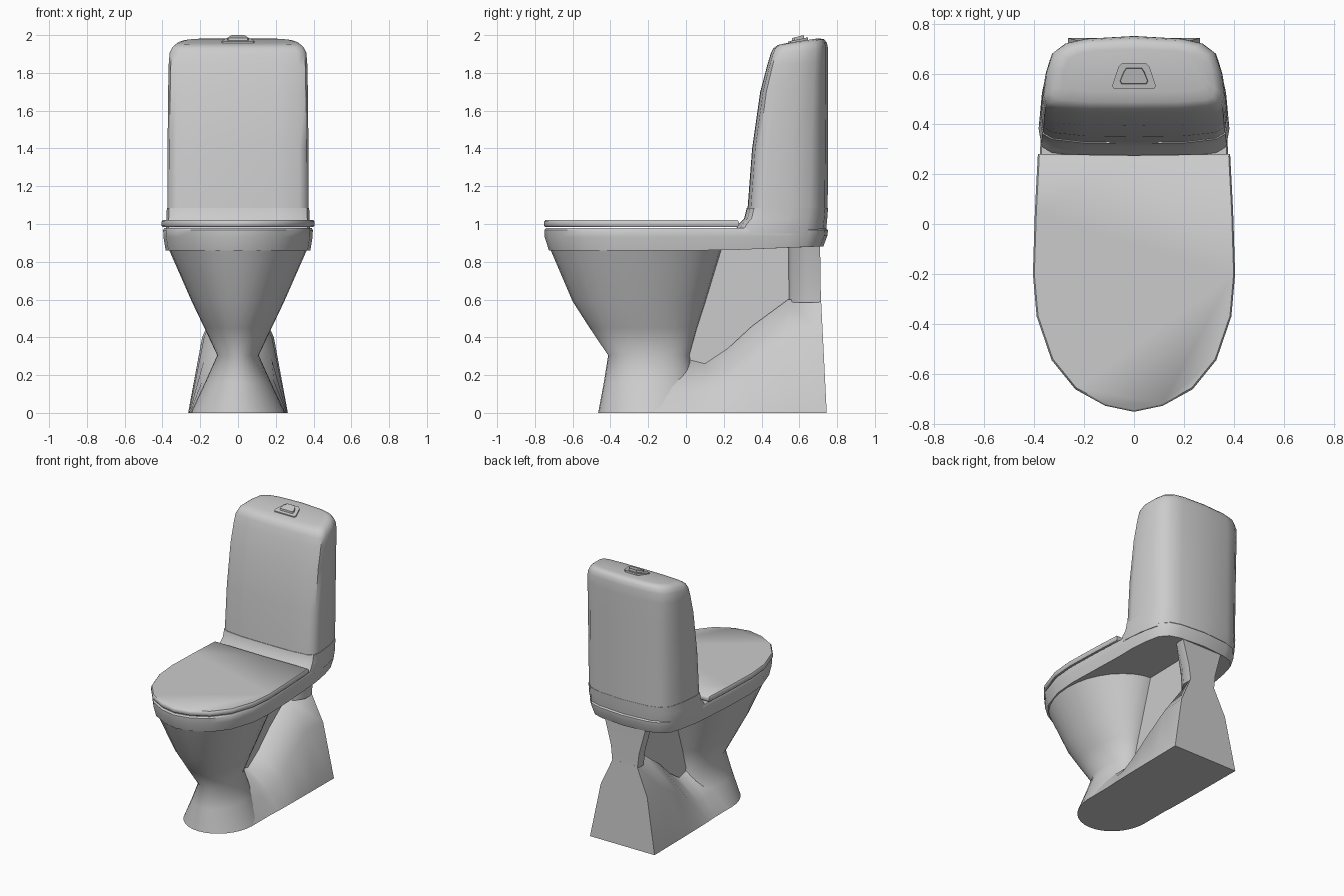
import bpy, bmesh, math


def mirror(half):
    """Close a half outline (x >= 0) across x = 0."""
    return half + [(-p[0],) + tuple(p[1:]) for p in reversed(half) if p[0] > 1e-6]


def loft(name, rings, angle=40):
    """Skin a stack of equal-length closed rings and cap both ends."""
    bm = bmesh.new()
    loops = [[bm.verts.new(p) for p in r] for r in rings]
    n = len(loops[0])
    for a, b in zip(loops, loops[1:]):
        for i in range(n):
            j = (i + 1) % n
            bm.faces.new((a[i], a[j], b[j], b[i]))
    bm.faces.new(loops[0])
    bm.faces.new(loops[-1])
    bmesh.ops.recalc_face_normals(bm, faces=bm.faces)
    me = bpy.data.meshes.new(name)
    bm.to_mesh(me)
    bm.free()
    me.shade_smooth()
    me.set_sharp_from_angle(angle=math.radians(angle))
    ob = bpy.data.objects.new(name, me)
    bpy.context.collection.objects.link(ob)
    return ob


# Shared plan outlines (right half)
front = [(0, -.752), (.115, -.728), (.235, -.662), (.33, -.545), (.39, -.37),
         (.405, -.2), (.397, .05), (.385, .28)]
rear = [(.38, .42), (.362, .55), (.335, .655), (.28, .712), (.2, .737), (0, .753)]

# Lid
lid = mirror(front + [(0, .275)])
loft("lid", [[(x * s, (y + .23) * s - .23, z) for x, y in lid]
             for z, s in ((.984, .985), (.992, 1), (1.012, 1), (1.021, .985))], 50)

# Rim slab, underside rising slightly to the rear
plan = mirror(front + rear)


def rim_ring(s, z, rise):
    return [(x * s, y * (s + .02), z + rise * max(0, min(1, (y - .2) / .5))) for x, y in plan]


loft("bowl_rim", [rim_ring(.945, .86, .02), rim_ring(.975, .93, .01),
                  rim_ring(.978, .968, 0), rim_ring(.965, .978, 0)], 35)

# Cistern outline, fitted between a front and back y
cistern = [(0, 0), (.53, .006), (.87, .04), (.97, .09), (1, .22), (.965, .53),
           (.895, .78), (.75, .905), (.53, .965), (0, 1)]


def cistern_ring(yf, yb, w, zf, zb):
    return mirror([(u * w, yf + (yb - yf) * v, zf + (zb - zf) * v) for u, v in cistern])


loft("cistern_base", [cistern_ring(.25, .74, .378, .95, .95),
                      cistern_ring(.28, .745, .382, 1.0, 1.0),
                      cistern_ring(.308, .748, .378, 1.03, 1.03),
                      cistern_ring(.322, .752, .377, 1.085, 1.085)], 35)

loft("cistern", [cistern_ring(*r) for r in (
    (.326, .75, .374, 1.083, 1.083),
    (.35, .752, .373, 1.40, 1.40),
    (.393, .753, .37, 1.70, 1.70),
    (.43, .753, .367, 1.84, 1.86),
    (.448, .752, .362, 1.90, 1.93),
    (.462, .745, .347, 1.93, 1.962),
    (.487, .73, .325, 1.948, 1.978),
    (.53, .70, .29, 1.957, 1.983))], 50)


# Flush button: tilted plate and key
def button_ring(yf, yb, wf, wb, zf, zb):
    half = [(0, yf), (wf * .9, yf), (wf, yf + .012), (wb, yb - .015), (wb * .75, yb), (0, yb)]
    return mirror([(x, y, zf + (zb - zf) * (y - yf) / (yb - yf)) for x, y in half])


loft("button_plate", [button_ring(.54, .645, .088, .062, 1.94, 1.965),
                      button_ring(.54, .645, .088, .062, 1.966, 1.988)], 30)
loft("button_key", [button_ring(.56, .625, .058, .043, 1.955, 1.975),
                    button_ring(.562, .623, .054, .04, 1.984, 2.0)], 30)


# Bowl running down into the front leg
def oval(yf, yb, w, z, n=32):
    c, r = (yf + yb) / 2, (yb - yf) / 2
    return [(w * math.cos(2 * math.pi * i / n), c + r * math.sin(2 * math.pi * i / n), z)
            for i in range(n)]


loft("bowl_and_front_leg", [oval(*r) for r in (
    (-.465, .10, .25, 0), (-.435, .05, .175, .16), (-.412, .02, .11, .305),
    (-.51, .06, .178, .45), (-.60, .105, .245, .59), (-.72, .19, .368, .87))], 60)

# Rear foot: sections along y (y, height, top half-width, mid z, mid and floor half-widths)
foot = [(-.20, .30, .04, .15, .16, .25), (.02, .28, .02, .12, .17, .25),
        (.10, .26, .02, .12, .18, .255), (.22, .34, .02, .17, .19, .258),
        (.35, .46, .03, .28, .18, .26), (.54, .60, .04, .40, .18, .262),
        (.745, .60, .10, .40, .19, .264)]
loft("rear_foot", [mirror([(wt, y - (.05 * h if y > .7 else 0), h),
                           (wm, y - (.05 * zm if y > .7 else 0), zm), (w0, y, 0)])
                   for y, h, wt, zm, wm, w0 in foot], 50)

# Rear column under the cistern
loft("rear_column", [mirror([(0, .54, z), (w * .5, .56, z), (w, .64, z), (w, yb, z), (0, yb, z)])
                     for z, w, yb in ((.585, .102, .715), (.70, .115, .712), (.90, .17, .71))], 50)

# Thin centre web between bowl and column
web = [(.15, .88), (-.05, .30), (.10, .24), (.35, .44), (.56, .58), (.56, .89)]
loft("centre_web", [[(x, y, z) for y, z in web] for x in (-.012, .012)], 30)
